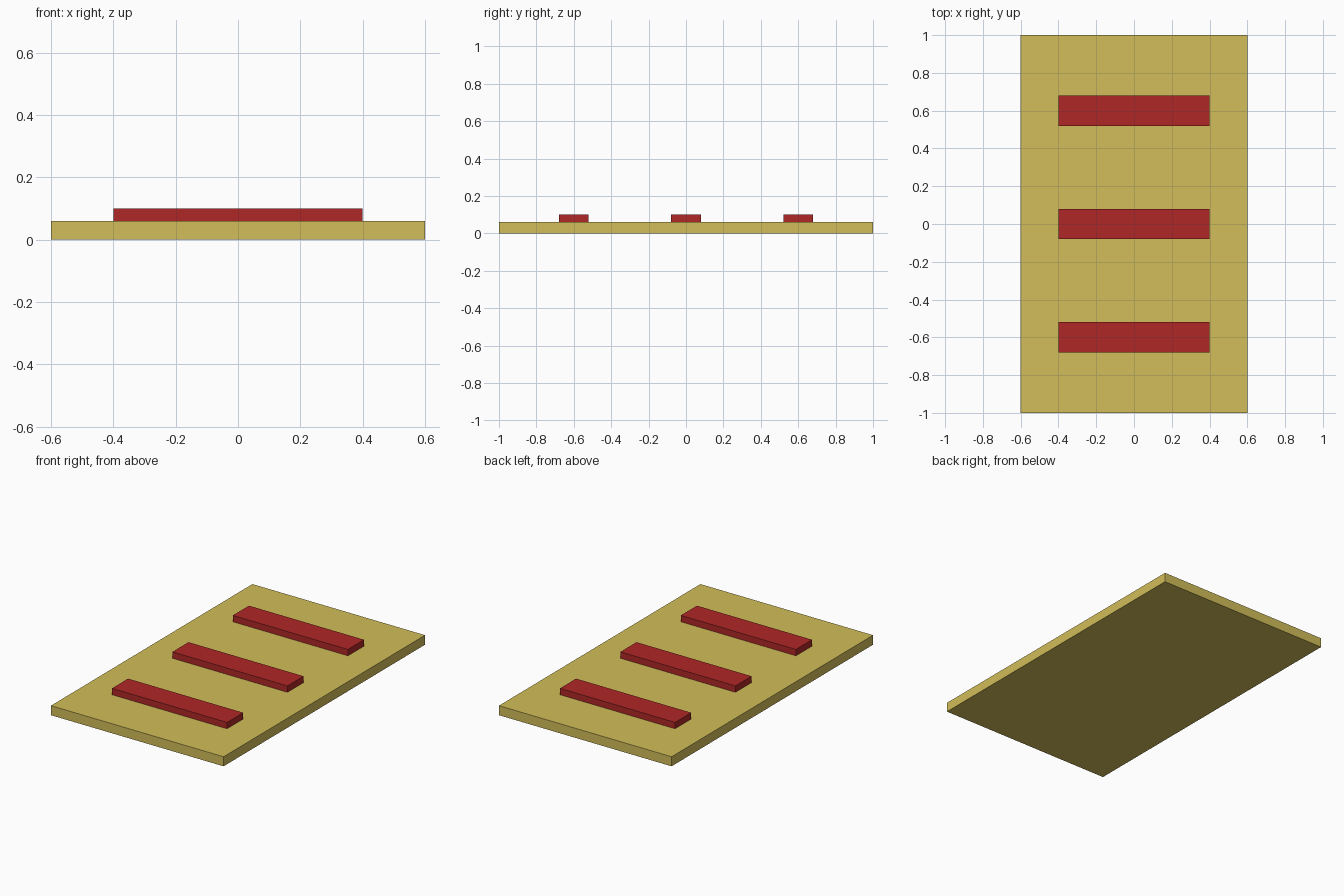
import bpy

if "Cube" in bpy.data.objects:
    bpy.data.objects.remove(bpy.data.objects["Cube"])


def material(name, color):
    mat = bpy.data.materials.new(name)
    mat.diffuse_color = color
    mat.use_nodes = True
    mat.node_tree.nodes["Principled BSDF"].inputs["Base Color"].default_value = mat.diffuse_color
    return mat


def box(name, size, center, mat):
    bpy.ops.mesh.primitive_cube_add(size=1, location=center)
    obj = bpy.context.object
    obj.name = name
    obj.scale = size
    bpy.ops.object.transform_apply(location=False, rotation=False, scale=True)
    obj.data.materials.append(mat)
    return obj


yellow = material("yellow", (0.64, 0.51, 0.10, 1))
red = material("red", (0.43, 0.02, 0.02, 1))

BASE_H, BAR_H = 0.06, 0.04

# Flat base panel
box("base_panel", (1.2, 2.0, BASE_H), (0, 0, BASE_H / 2), yellow)

# Three raised bars across the panel
for label, y in (("front", -0.6), ("middle", 0.0), ("back", 0.6)):
    box(f"{label}_bar", (0.8, 0.16, BAR_H), (0, y, BASE_H + BAR_H / 2), red)
